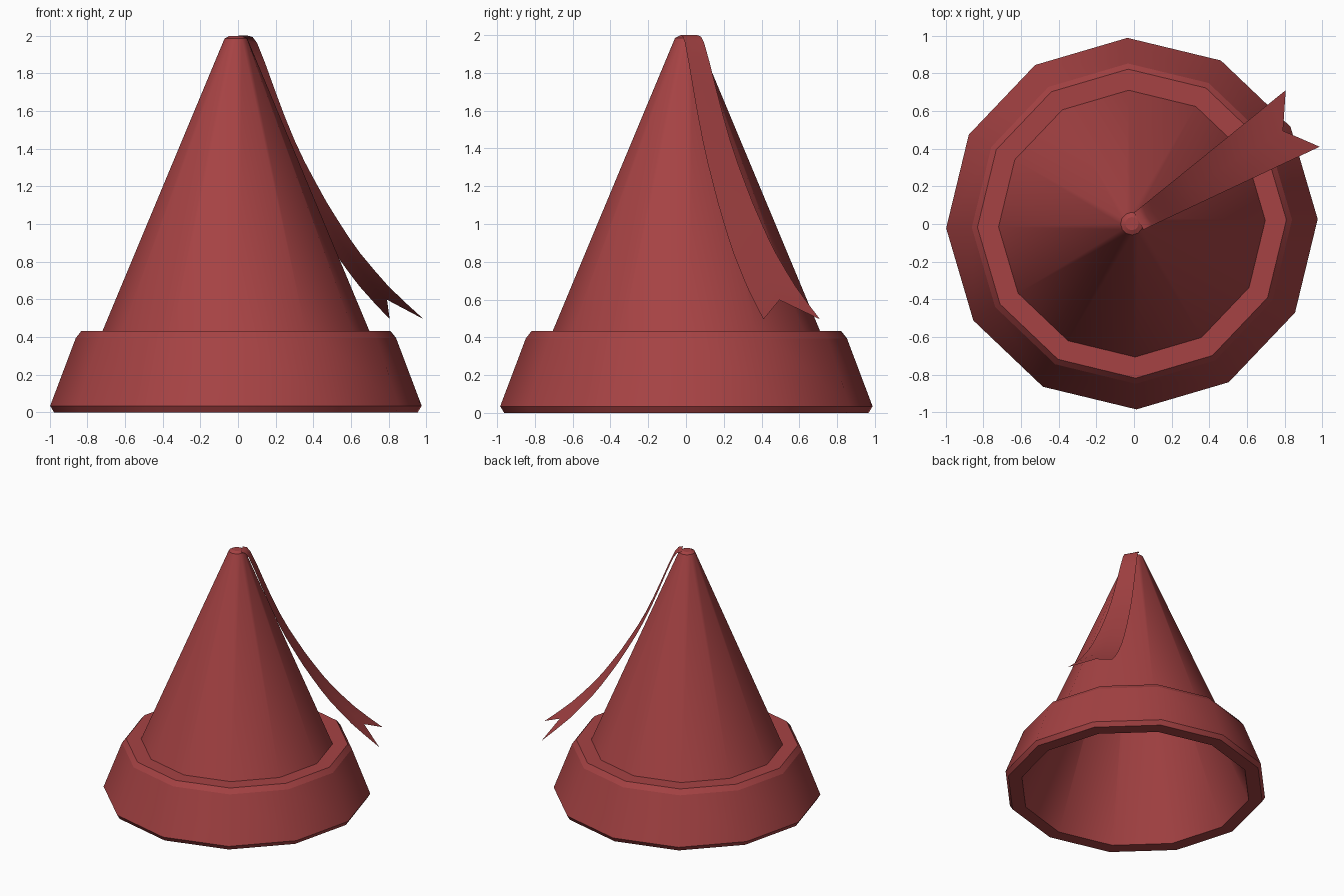
import bpy, bmesh, math

if "Cube" in bpy.data.objects:
    bpy.data.objects.remove(bpy.data.objects["Cube"])

SIDES = 12
CX, CY = -0.011, 0.002
TURN = math.radians(1.4)

red = bpy.data.materials.new("red_felt")
red.diffuse_color = (0.38, 0.055, 0.057, 1)
red.use_nodes = True
red.node_tree.nodes["Principled BSDF"].inputs["Base Color"].default_value = red.diffuse_color


def finish(name, bm):
    mesh = bpy.data.meshes.new(name)
    bm.to_mesh(mesh)
    bm.free()
    mesh.materials.append(red)
    obj = bpy.data.objects.new(name, mesh)
    bpy.context.collection.objects.link(obj)
    return obj


def lathe(name, profile, sharp=(), cap=False):
    """Spin (radius, z) points; rings listed in sharp keep a hard edge."""
    bm = bmesh.new()
    rings = []
    for r, z in profile:
        rings.append([bm.verts.new((CX + r * math.cos(TURN + math.tau * i / SIDES),
                                    CY + r * math.sin(TURN + math.tau * i / SIDES), z))
                      for i in range(SIDES)])
    for low, high in zip(rings, rings[1:]):
        for i in range(SIDES):
            j = (i + 1) % SIDES
            bm.faces.new((low[i], low[j], high[j], high[i])).smooth = True
    if cap:
        bm.faces.new(rings[-1])
    for k in sharp:
        for i in range(SIDES):
            edge = bm.edges.get((rings[k][i], rings[k][(i + 1) % SIDES]))
            edge.smooth = False
    return finish(name, bm)


# Outer cone above the brim, with a small raised tip
lathe("hat_cone", [(0.708, 0.433), (0.06, 1.985), (0.035, 1.998)], sharp=[1], cap=True)

# Bevelled brim band, running on into the inner lining of the cone
lathe("hat_brim_and_lining", [(0.705, 0.433), (0.82, 0.433), (0.85, 0.395), (0.986, 0.035),
                              (0.965, 0), (0.862, 0), (0.04, 1.95)],
      sharp=range(6), cap=True)
brim = bpy.data.objects["hat_brim_and_lining"].data
brim.flip_normals()

# Ribbon: a widening strip hanging from the tip, with a notched end
drop = [(0.0, 2.0), (0.03, 1.992), (0.055, 1.96), (0.10, 1.855), (0.16, 1.70), (0.21, 1.575),
        (0.267, 1.445), (0.325, 1.33), (0.385, 1.225), (0.45, 1.115), (0.513, 1.02),
        (0.575, 0.93), (0.64, 0.845), (0.72, 0.755), (0.8, 0.67), (0.9, 0.58), (1, 0.495)]
left_a, left_b = (0.0, 0.06), (0.805, 0.71)
right_a, right_b = (0.05, -0.03), (0.985, 0.41)


def along(a, b, s):
    return a[0] + (b[0] - a[0]) * s, a[1] + (b[1] - a[1]) * s


bm = bmesh.new()
rows = []
for s, z in drop:
    left, right = along(left_a, left_b, s), along(right_a, right_b, s)
    t = s * 0.88                       # the middle line stops short to form the notch
    mid = along((0.025, 0.015), (0.895, 0.56), t)
    k = next(i for i in range(len(drop) - 1) if drop[i + 1][0] >= t)
    (s0, z0), (s1, z1) = drop[k], drop[k + 1]
    mid_z = z0 + (z1 - z0) * (t - s0) / (s1 - s0)
    rows.append([bm.verts.new((*left, z)), bm.verts.new((*mid, mid_z)),
                 bm.verts.new((*right, z))])
for a, b in zip(rows, rows[1:]):
    for i in range(2):
        bm.faces.new((a[i], a[i + 1], b[i + 1], b[i])).smooth = True
bm.normal_update()
if sum(f.normal.z for f in bm.faces) < 0:
    bmesh.ops.reverse_faces(bm, faces=bm.faces)
finish("ribbon", bm)
